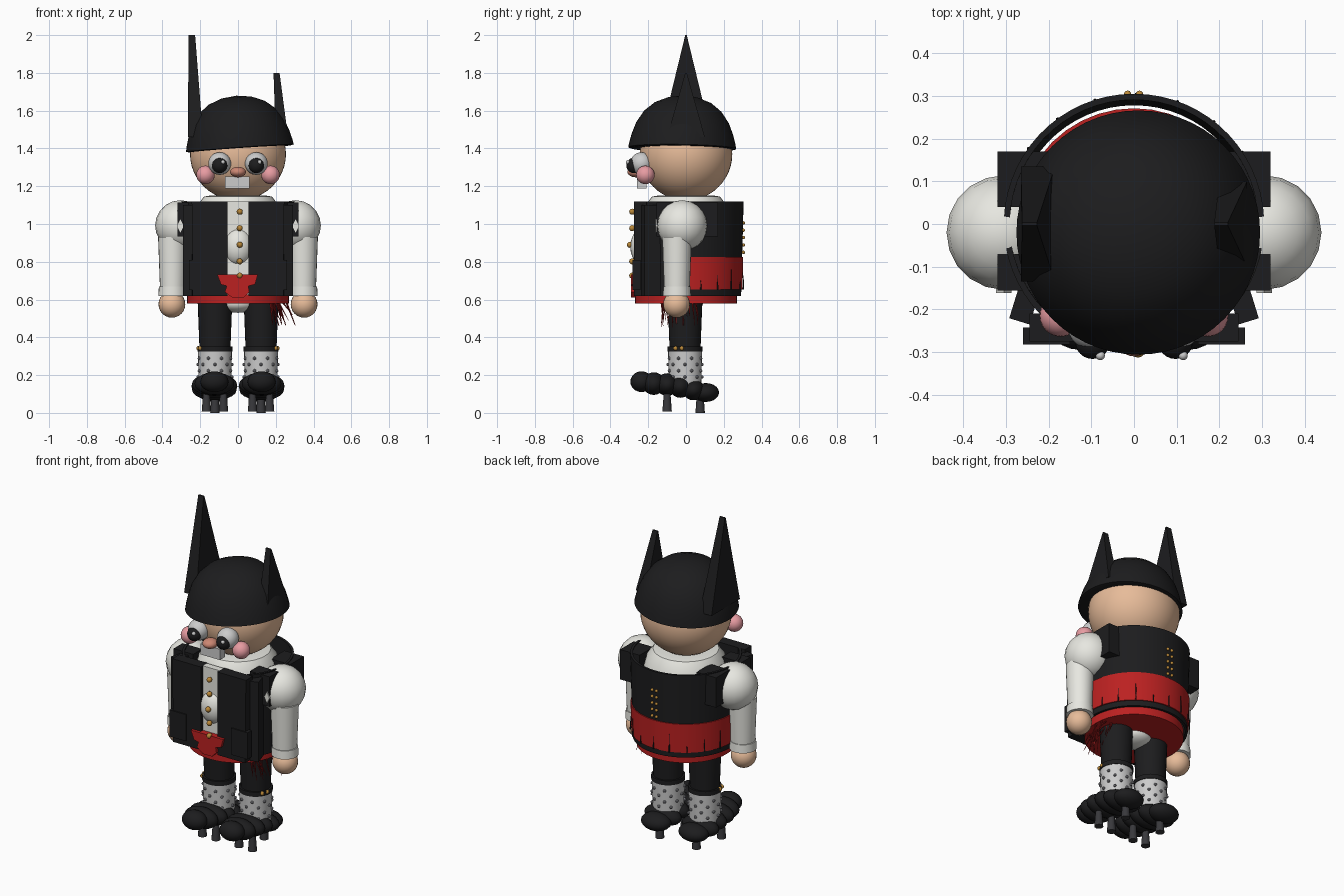
import bpy, bmesh, math, random
from mathutils import Matrix, Vector

if "Cube" in bpy.data.objects:
    bpy.data.objects.remove(bpy.data.objects["Cube"])
random.seed(4)

def mat(name, r, g, b):
    m = bpy.data.materials.new(name)
    m.diffuse_color = (r, g, b, 1)
    m.use_nodes = True
    m.node_tree.nodes["Principled BSDF"].inputs["Base Color"].default_value = m.diffuse_color
    return m

BLACK, SKIN = mat("black", .012, .012, .013), mat("skin", .8, .5, .32)
RED, DARKRED = mat("red", .5, .015, .015), mat("dark_red", .25, .01, .01)
WHITE, GOLD = mat("cream", .8, .8, .75), mat("gold", .5, .25, .04)
PINK, NOSE = mat("pink", .8, .33, .36), mat("nose", .6, .24, .17)
SOLE, STEEL = mat("sole", .04, .04, .045), mat("steel", .3, .3, .33)

def finish(bm, name, m, smooth=True):
    bmesh.ops.recalc_face_normals(bm, faces=bm.faces)
    me = bpy.data.meshes.new(name)
    bm.to_mesh(me)
    bm.free()
    ob = bpy.data.objects.new(name, me)
    bpy.context.collection.objects.link(ob)
    if m:
        me.materials.append(m)
    if smooth:
        bpy.ops.object.select_all(action='DESELECT')
        ob.select_set(True)
        bpy.context.view_layer.objects.active = ob
        bpy.ops.object.shade_smooth_by_angle(angle=math.radians(40))
    return ob

def ball(name, c, r, m, seg=24):
    r = r if isinstance(r, tuple) else (r, r, r)
    bm = bmesh.new()
    bmesh.ops.create_uvsphere(bm, u_segments=seg, v_segments=seg // 2, radius=1,
                              matrix=Matrix.Translation(c) @ Matrix.Diagonal((*r, 1)))
    return finish(bm, name, m)

def box(name, c, s, m, rz=0):
    bm = bmesh.new()
    bmesh.ops.create_cube(bm, size=1, matrix=Matrix.Translation(c) @ Matrix.Rotation(rz, 4, 'Z')
                          @ Matrix.Diagonal((*s, 1)))
    return finish(bm, name, m, False)

def lathe(name, profile, m, c=(0, 0), a0=0, a1=360, seg=40):
    """Turn (radius, z) points around z; ends are closed on the axis if radius is 0."""
    bm = bmesh.new()
    a = math.radians(a0)
    vs = [bm.verts.new((r * math.cos(a), r * math.sin(a), z)) for r, z in profile]
    es = [bm.edges.new(p) for p in zip(vs, vs[1:])]
    bmesh.ops.spin(bm, geom=vs + es, cent=(0, 0, 0), axis=(0, 0, 1),
                   angle=math.radians(a1 - a0), steps=seg)
    bmesh.ops.remove_doubles(bm, verts=bm.verts, dist=1e-4)
    bmesh.ops.translate(bm, verts=bm.verts, vec=(c[0], c[1], 0))
    return finish(bm, name, m)

def tube(r0, z0, r1, z1):
    return [(0, z0), (r0, z0), (r1, z1), (0, z1)]

def prism(name, pts, y0, y1, m):
    """Extrude an x-z outline from y0 to y1."""
    bm = bmesh.new()
    f = bm.faces.new([bm.verts.new((x, y0, z)) for x, z in pts])
    g = bmesh.ops.extrude_face_region(bm, geom=[f])
    bmesh.ops.translate(bm, vec=(0, y1 - y0, 0),
                        verts=[v for v in g['geom'] if isinstance(v, bmesh.types.BMVert)])
    return finish(bm, name, m, False)

# head and face
ball("head", (0, 0, 1.37), (.254, .245, .245), SKIN, 48)
ball("nose", (0, -.265, 1.275), (.042, .045, .028), NOSE)
box("teeth", (-.004, -.235, 1.22), (.13, .05, .065), None)
for s in (-1, 1):
    ball("eye", (s * .097, -.235, 1.32), .06, None, 32)
    ball("pupil", (s * .097, -.275, 1.31), .041, BLACK)
    ball("eye_glint", (s * .097 + .018, -.308, 1.328), .011, None, 12)
    ball("cheek", (s * .172, -.215, 1.26), .049, PINK)

# tilted helmet
hat = lathe("hat", [(0, 0), (.272, -.004), (.286, 0), (.28, .03), (.268, .075), (.245, .135),
                    (.205, .195), (.15, .24), (.08, .268), (0, .278)], BLACK, seg=56)
hat.rotation_euler = (math.radians(-1), math.radians(-4), 0)
hat.location = (.01, -.02, 1.402)

# flat triangular horns on the helmet
def horn(name, base, top, half, z0, z1):
    bm = bmesh.new()
    ring = [[bm.verts.new((x, y, z)) for x, y in ((a, -h), (b, -h), (b, h), (a, h))]
            for (a, b), h, z in ((base, half, z0), (top, .004, z1))]
    bm.faces.new(ring[0])
    bm.faces.new(ring[1])
    for i in range(4):
        j = (i + 1) % 4
        bm.faces.new((ring[0][i], ring[0][j], ring[1][j], ring[1][i]))
    finish(bm, name, BLACK, False)
horn("tall_horn", (-.265, -.185), (-.262, -.227), .135, 1.46, 2)
horn("short_horn", (.2, .265), (.188, .22), .1, 1.46, 1.8)

# shirt
lathe("shirt", [(0, .6), (.235, .6), (.245, .8), (.24, 1), (.215, 1.1), (.18, 1.145),
                (.15, 1.15), (0, 1.15)], WHITE)
ball("belly", (0, -.225, .88), (.08, .07, .1), WHITE)
box("shirt_front", (0, -.235, .87), (.11, .04, .5), WHITE)
ball("pelvis", (0, 0, .58), (.1, .09, .05), WHITE)

# open vest shell, front panels, pockets and shoulder pads
lathe("vest_back", [(.292, .62), (.305, 1.12), (.291, 1.12), (.278, .62), (.292, .62)],
      BLACK, a0=-50, a1=230, seg=48)
for s in (-1, 1):
    prism("vest_front", [(s * .055, .62), (s * .24, .62), (s * .245, 1.12), (s * .055, 1.12)],
          -.275, -.21, BLACK)
    box("vest_side", (s * .255, -.185, .86), (.05, .09, .48), BLACK, s * .3)
    box("vest_pocket", (s * .205, -.262, .73), (.11, .04, .16), BLACK)
    box("shoulder_front", (s * .255, -.113, 1.025), (.13, .085, .18), BLACK)
    box("shoulder_back", (s * .255, .105, 1.025), (.13, .13, .18), BLACK)
    prism("shoulder_diamond", [(s * .305 + x, .99 + z) for x, z in
                               ((0, -.036), (.018, 0), (0, .036), (-.018, 0))], -.162, -.15, WHITE)

# buttons front and back
for z in (1.065, .978, .89, .802, .727):
    ball("front_button", (.009, -.285 if z != .89 else -.297, z), .016, GOLD, 12)
for i in range(5):
    for x in (-.015, .013):
        ball("back_button", (x, .304, .85 + i * .039), .009, GOLD, 10)

# red sash: waist disc, wide back band, knot, fringe
lathe("waist_sash", tube(.271, .578, .271, .628), RED)
lathe("back_sash", [(.299, .652), (.303, .825), (.29, .825), (.285, .652), (.299, .652)],
      RED, a0=-12, a1=192, seg=40)
prism("sash_knot", [(-.11, .732), (.105, .732), (.09, .68), (.055, .672), (.06, .64), (.03, .61),
                    (-.03, .61), (-.07, .64), (-.06, .672), (-.09, .68)], -.292, -.255, RED)
def spike(name, p, q, r, m):
    p, q = Vector(p), Vector(q)
    d = q - p
    bm = bmesh.new()
    bmesh.ops.create_cone(bm, segments=6, radius1=r, radius2=r * .2, depth=d.length, cap_ends=True,
                          matrix=Matrix.Translation((p + q) / 2) @ d.to_track_quat('Z', 'Y').to_matrix().to_4x4())
    finish(bm, name, m)
for i in range(22):
    x, y = random.uniform(.17, .26), random.uniform(-.14, .07)
    spike("sash_fringe", (x, y, .59), (x + random.uniform(0, .06), y + random.uniform(-.02, .02),
          random.uniform(.45, .52)), .005, DARKRED)
for i in range(9):
    a = math.radians(15 + i * 18.5)
    x, y = .304 * math.cos(a), .304 * math.sin(a)
    spike("sash_stitch", (x, y, .652), (x, y, .70 + .03 * (i % 3)), .004, BLACK)

# arms
for s in (-1, 1):
    ball("puff_sleeve", (s * .305, -.02, .992), .134, WHITE, 20)
    lathe("forearm", tube(.067, .63, .078, .93), WHITE, (s * .345, -.048), seg=24)
    lathe("cuff", tube(.075, .618, .072, .668), WHITE, (s * .347, -.048), seg=24)
    ball("hand", (s * .35, -.05, .575), .071, SKIN)

# legs, socks and shoes
for s in (-1, 1):
    c = (s * .122, -.005)
    lathe("trouser_leg", tube(.082, .34, .092, .6), BLACK, c, seg=28)
    lathe("trouser_cuff", tube(.093, .325, .093, .352), BLACK, c, seg=28)
    lathe("sock", tube(.086, .15, .09, .33), None, c, seg=28)
    for row in range(4):
        for k in range(8):
            a = (k + .5 * (row % 2)) * math.pi / 4
            ball("sock_stud", (c[0] + .09 * math.cos(a), c[1] + .09 * math.sin(a), .19 + row * .033),
                 .009, STEEL, 8)
    for y in (-.055, -.022):
        ball("knee_button", (s * (.2 + (y + .055) * .3), y, .342), .012, GOLD, 10)
    for y, z, w, h in ((-.235, .165, .075, .055), (-.17, .155, .105, .06), (-.1, .15, .12, .06),
                       (-.03, .14, .122, .06), (.04, .122, .118, .055), (.105, .108, .09, .05)):
        ball("shoe", (s * .125, y, z), (w, .07 if y > .05 else .06, h), BLACK, 20)
    for x, y in ((-.045, -.1), (.045, -.1), (0, .075)):
        lathe("cleat", tube(.025, 0.008, .018, .1) if y < 0 else tube(.025, 0, .018, .1),
              SOLE, (s * .122 + x, y), seg=12)
